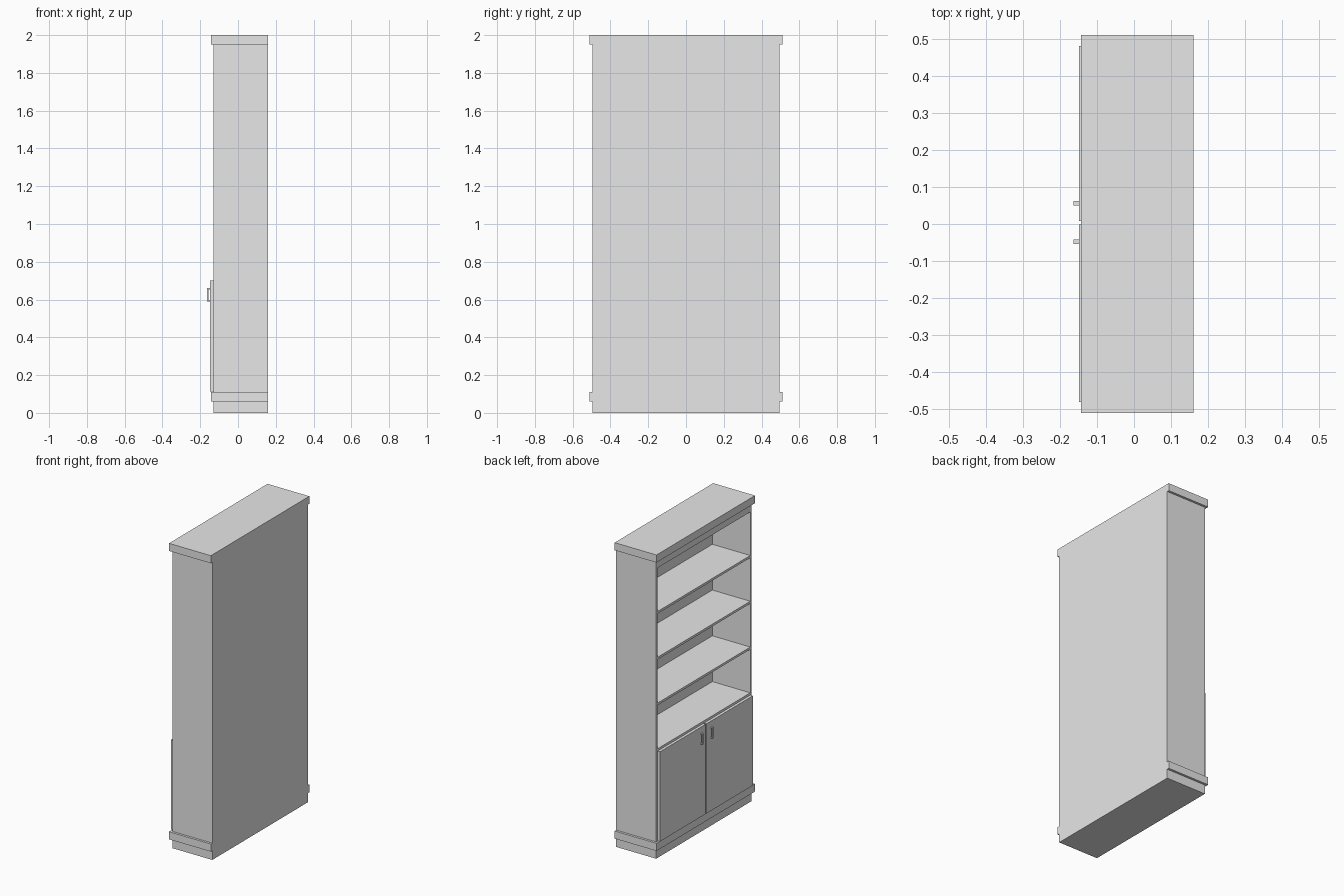
import bpy

cube = bpy.data.objects.get("Cube")
if cube:
    bpy.data.objects.remove(cube, do_unlink=True)

paint = bpy.data.materials.new("grey_paint")
paint.use_nodes = True
GREY = (0.8, 0.8, 0.8, 1)
paint.diffuse_color = GREY
paint.node_tree.nodes["Principled BSDF"].inputs["Base Color"].default_value = GREY


def box(name, x, y, z):
    """Box from (min, max) ranges along each axis."""
    bpy.ops.mesh.primitive_cube_add(size=1, location=[sum(r) / 2 for r in (x, y, z)])
    ob = bpy.context.object
    ob.name = name
    ob.scale = [r[1] - r[0] for r in (x, y, z)]
    bpy.ops.object.transform_apply(location=False, rotation=False, scale=True)
    ob.data.materials.append(paint)
    return ob


FRONT, BACK = -0.13, 0.16
HALF, INNER = 0.495, 0.48
TRIM_FRONT, TRIM_HALF = -0.143, 0.51
BACK_INNER = 0.145
DOOR_FRONT = -0.148

# Plinth, base trim and cornice
box("plinth", (FRONT, BACK), (-HALF, HALF), (0, 0.06))
box("base_trim", (TRIM_FRONT, BACK), (-TRIM_HALF, TRIM_HALF), (0.06, 0.11))
box("cornice", (TRIM_FRONT, BACK), (-TRIM_HALF, TRIM_HALF), (1.95, 2))

# Carcass
box("left_side_panel", (FRONT, BACK), (-HALF, -INNER), (0.11, 1.95))
box("right_side_panel", (FRONT, BACK), (INNER, HALF), (0.11, 1.95))
box("back_panel", (BACK_INNER, BACK), (-INNER, INNER), (0.11, 1.95))
box("header_board", (FRONT, BACK_INNER), (-INNER, INNER), (1.9, 1.95))

# Evenly spaced shelves
for i in range(4):
    z = 0.7 + 0.3 * i
    box(f"shelf_{i + 1}", (FRONT, BACK_INNER), (-INNER, INNER), (z, z + 0.015))

# Pair of doors with bracket pulls
for side, y, pull in (("left", (-INNER, -0.002), -0.048), ("right", (0.008, INNER), 0.056)):
    box(f"{side}_door", (DOOR_FRONT, FRONT), y, (0.112, 0.7))
    width = (pull - 0.006, pull + 0.006)
    box(f"{side}_handle_grip", (-0.163, -0.157), width, (0.59, 0.66))
    for end, z in (("lower", 0.59), ("upper", 0.654)):
        box(f"{side}_handle_{end}_foot", (-0.157, DOOR_FRONT), width, (z, z + 0.006))
